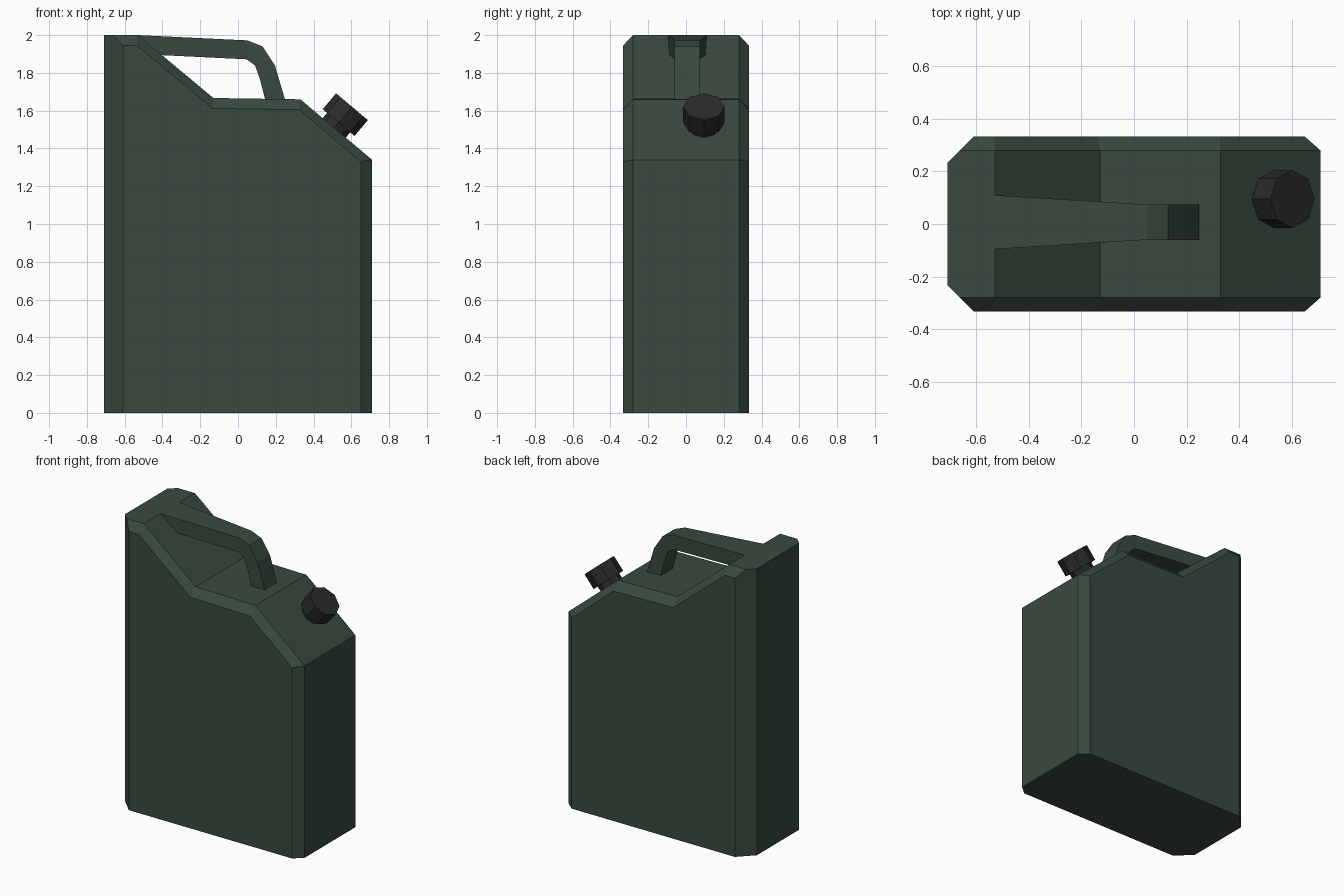
import bpy, bmesh
from mathutils import Vector

cube = bpy.data.objects.get("Cube")
if cube:
    bpy.data.objects.remove(cube, do_unlink=True)


def material(name, rgb):
    mat = bpy.data.materials.new(name)
    mat.use_nodes = True
    mat.diffuse_color = (*rgb, 1)
    bsdf = next(n for n in mat.node_tree.nodes if n.type == 'BSDF_PRINCIPLED')
    bsdf.inputs["Base Color"].default_value = (*rgb, 1)
    return mat


green = material("dark green", (0.040, 0.068, 0.049))
black = material("black plastic", (0.024, 0.023, 0.023))


def finish(name, bm, mat):
    bmesh.ops.recalc_face_normals(bm, faces=bm.faces)
    mesh = bpy.data.meshes.new(name)
    bm.to_mesh(mesh)
    bm.free()
    mesh.materials.append(mat)
    obj = bpy.data.objects.new(name, mesh)
    bpy.context.collection.objects.link(obj)
    return obj


def loft(rings):
    """Skin a list of matching point rings and cap both ends."""
    bm = bmesh.new()
    loops = [[bm.verts.new(p) for p in ring] for ring in rings]
    for a, b in zip(loops, loops[1:]):
        for i in range(len(a)):
            j = (i + 1) % len(a)
            bm.faces.new((a[i], a[j], b[j], b[i]))
    bm.faces.new(loops[0])
    bm.faces.new(loops[-1])
    return bm


# Body: side profile, with a smaller profile on the outer sides for the bevel
full = [(-0.71, 0), (0.71, 0), (0.71, 1.34), (0.33, 1.66),
        (-0.13, 1.667), (-0.53, 2), (-0.71, 2)]
inset = [(-0.71, 0), (0.65, 0), (0.65, 1.33), (0.325, 1.605),
         (-0.135, 1.612), (-0.535, 1.945), (-0.71, 1.945)]
body = loft([[(x, y, z) for x, z in prof] for y, prof in
             ((-0.333, inset), (-0.28, full), (0.28, full), (0.333, inset))])

# Wider chamfers on the two tall rear corners
for side in (-1, 1):
    cut = bmesh.ops.bisect_plane(
        body, geom=body.verts[:] + body.edges[:] + body.faces[:],
        plane_co=(-0.71, side * 0.233, 0), plane_no=(-1, side, 0),
        clear_outer=True)
    edges = [e for e in cut["geom_cut"] if isinstance(e, bmesh.types.BMEdge)]
    bmesh.ops.contextual_create(body, geom=edges)
finish("can_body", body, green)

# Handle: (top x, top z, bottom x, bottom z, half width) along its length
sections = [(-0.53, 2.0, -0.53, 1.9, 0.103), (0.05, 1.972, 0.045, 1.872, 0.067),
            (0.13, 1.94, 0.09, 1.84, 0.067), (0.195, 1.84, 0.115, 1.77, 0.067),
            (0.25, 1.655, 0.145, 1.655, 0.067)]
mid = 0.007
handle = loft([[(tx, mid - w, tz), (tx, mid + w, tz), (bx, mid + w, bz), (bx, mid - w, bz)]
               for tx, tz, bx, bz, w in sections])
finish("carry_handle", handle, green)

# Spout neck and octagonal cap, square to the sloping shoulder
normal = Vector((0.32, 0, 0.38)).normalized()
seat = Vector((0.51, 0.095, 1.51))


def spout_part(name, radius, low, high):
    bm = bmesh.new()
    bmesh.ops.create_cone(bm, cap_ends=True, segments=8, radius1=radius,
                          radius2=radius, depth=high - low)
    obj = finish(name, bm, black)
    obj.location = seat + normal * (low + high) / 2
    obj.rotation_euler = (0, normal.angle(Vector((0, 0, 1))), 0)


spout_part("spout_neck", 0.08, -0.03, 0.05)
spout_part("spout_cap", 0.11, 0.035, 0.145)
